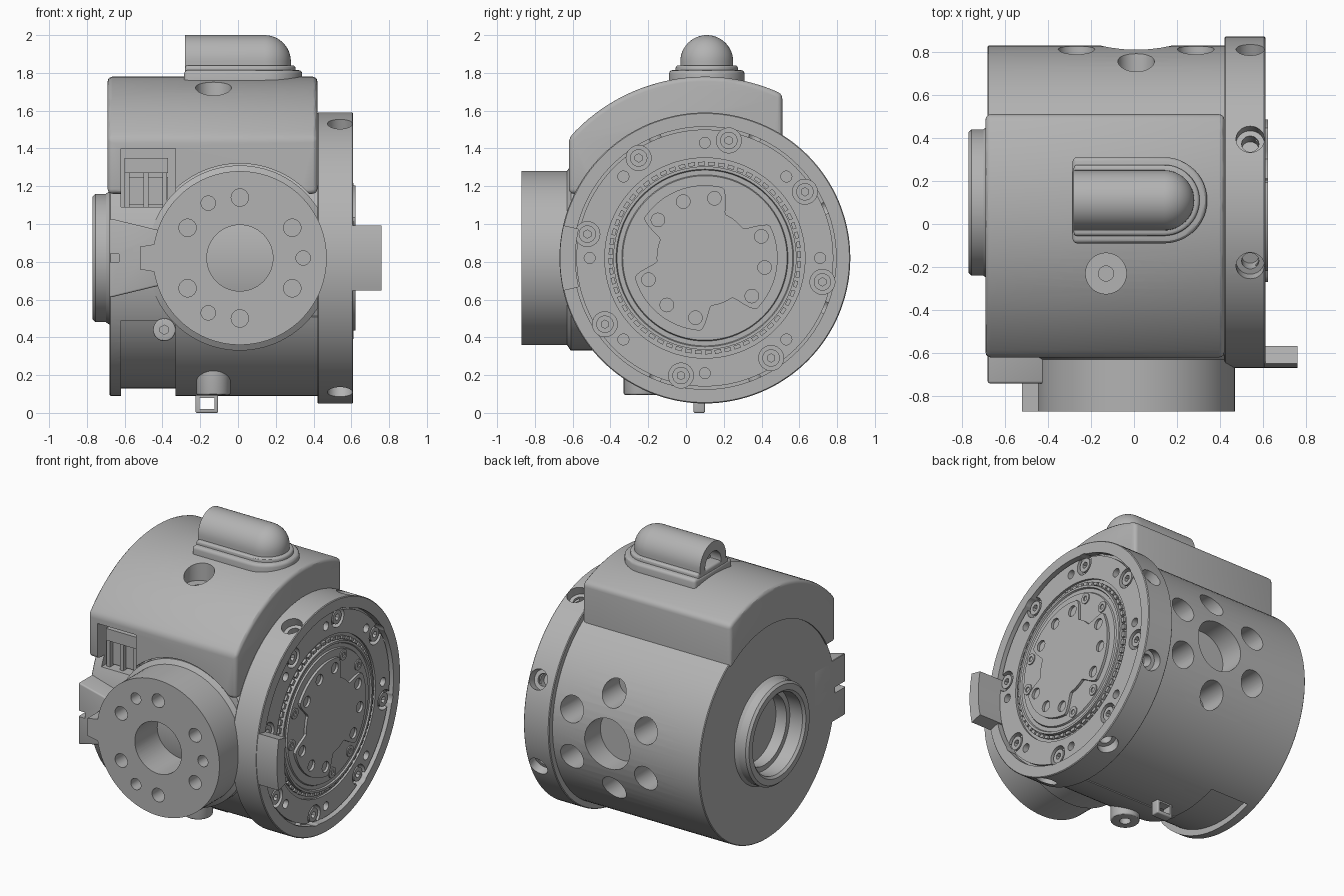
import bpy, bmesh
from math import sin, cos, pi, radians, sqrt
from mathutils import Matrix, Vector

cube = bpy.data.objects.get("Cube")
if cube:
    bpy.data.objects.remove(cube, do_unlink=True)

GREY = bpy.data.materials.new("machined grey")
GREY.use_nodes = True
GREY.diffuse_color = (0.45, 0.45, 0.45, 1)
GREY.node_tree.nodes["Principled BSDF"].inputs["Base Color"].default_value = GREY.diffuse_color

# Working frames: local z runs along +x (side), -y (front) or +z (up)
SIDE = Matrix.Translation((0, 0.1, 0.82)) @ Matrix(((0, 0, 1), (1, 0, 0), (0, 1, 0))).to_4x4()
FRONT = Matrix.Translation((0.01, 0, 0.82)) @ Matrix(((1, 0, 0), (0, 0, -1), (0, 1, 0))).to_4x4()
UP = Matrix()


def polar(r, deg):
    return r * cos(radians(deg)), r * sin(radians(deg))


def cyl(bm, frame, r, z0, z1, at=(0, 0), seg=32):
    m = frame @ Matrix.Translation((at[0], at[1], (z0 + z1) / 2))
    bmesh.ops.create_cone(bm, cap_ends=True, segments=seg, radius1=r, radius2=r,
                          depth=z1 - z0, matrix=m)


def box(bm, lo, hi):
    lo, hi = Vector(lo), Vector(hi)
    m = Matrix.Translation((lo + hi) / 2) @ Matrix.Diagonal((hi - lo).to_4d())
    bmesh.ops.create_cube(bm, size=1, matrix=m)


def prism(bm, frame, pts, z0, z1):
    lo, hi = [[bm.verts.new(frame @ Vector((x, y, z))) for x, y in pts] for z in (z0, z1)]
    bm.faces.new(lo)
    bm.faces.new(hi)
    for i in range(len(pts)):
        bm.faces.new((lo[i - 1], lo[i], hi[i], hi[i - 1]))


def lathe(bm, frame, profile, a0=0, a1=360, seg=96):
    full = a1 - a0 == 360
    rings = []
    for k in range(seg if full else seg + 1):
        c, s = polar(1, a0 + (a1 - a0) * k / seg)
        rings.append([bm.verts.new(frame @ Vector((r * c, r * s, z))) for r, z in profile])
    for k in range(0 if full else 1, len(rings)):
        p, q = rings[k - 1], rings[k]
        for i in range(len(profile)):
            bm.faces.new((p[i - 1], p[i], q[i], q[i - 1]))
    if not full:
        bm.faces.new(rings[0])
        bm.faces.new(rings[-1])
    bmesh.ops.remove_doubles(bm, verts=bm.verts, dist=1e-5)


def to_object(name, bm):
    bmesh.ops.recalc_face_normals(bm, faces=bm.faces)
    mesh = bpy.data.meshes.new(name)
    bm.to_mesh(mesh)
    bm.free()
    ob = bpy.data.objects.new(name, mesh)
    bpy.context.scene.collection.objects.link(ob)
    return ob


def finish(name, bm, cutter=None, bevel=0):
    ob = to_object(name, bm)
    tool = None
    if bevel:
        b = ob.modifiers.new("edge", "BEVEL")
        b.width, b.segments, b.limit_method = bevel, 3, "ANGLE"
    if cutter:
        tool = to_object("cutter", cutter)
        tool.hide_render = True
        m = ob.modifiers.new("cut", "BOOLEAN")
        m.operation, m.object, m.solver, m.use_self = "DIFFERENCE", tool, "EXACT", True
    if ob.modifiers:
        graph = bpy.context.evaluated_depsgraph_get()
        baked = bpy.data.meshes.new_from_object(ob.evaluated_get(graph))
        ob.modifiers.clear()
        ob.data = baked
    if tool:
        bpy.data.objects.remove(tool, do_unlink=True)
    ob.data.materials.clear()
    ob.data.materials.append(GREY)
    bpy.ops.object.select_all(action="DESELECT")
    ob.select_set(True)
    bpy.context.view_layer.objects.active = ob
    bpy.ops.object.shade_smooth_by_angle(angle=radians(30))


# Main drum with end bore, rear hole pattern, front pocket and connector window
bm, cut = bmesh.new(), bmesh.new()
lathe(bm, SIDE, [(0, -0.68), (0.725, -0.68), (0.73, -0.675), (0.73, 0.43), (0, 0.43)])
cyl(cut, SIDE, 0.27, -0.8, -0.66, seg=64)
cyl(cut, SIDE, 0.235, -0.7, -0.58, seg=64)
lathe(cut, SIDE, [(0.69, -0.62), (0.69, -0.33), (0.8, -0.33), (0.8, -0.62)], 207, 290, 32)
cyl(cut, FRONT, 0.17, -1, -0.66, seg=48)
for k in range(6):
    cyl(cut, FRONT, 0.085, -1, -0.58, polar(0.32, 30 + 60 * k))
box(cut, (-0.62, -0.8, 1.09), (-0.33, -0.4, 1.4))
finish("main_drum", bm, cut)

# Ring around the end bore
bm = bmesh.new()
lathe(bm, SIDE, [(0.27, -0.67), (0.27, -0.755), (0.285, -0.77), (0.325, -0.77),
                 (0.34, -0.755), (0.34, -0.7), (0.36, -0.67)], seg=64)
finish("end_ring", bm)

# Lower front shell
bm = bmesh.new()
lathe(bm, SIDE, [(0.7, -0.33), (0.7, 0.43), (0.736, 0.43), (0.736, -0.33)], 205, 262, 32)
finish("lower_shell", bm)

# Curved top cover
bm, cut = bmesh.new(), bmesh.new()
arc = [(y, sqrt(0.96 ** 2 - y * y)) for y in [0.41 - 1.13 * i / 32 for i in range(33)]]
prism(bm, SIDE, arc + [(-0.72, 0.34), (0.41, 0.34)], -0.69, 0.42)
cyl(cut, SIDE, 0.715, -1, 1, seg=96)
cyl(cut, FRONT, 0.5, 0.2, 1, seg=96)
box(cut, (-0.62, -0.8, 1.09), (-0.33, -0.4, 1.4))
cyl(cut, UP, 0.095, 1.6, 2, (-0.13, -0.23))
finish("top_cover", bm, cut, 0.025)
bm = bmesh.new()
lathe(bm, Matrix.Translation((-0.13, -0.23, 0)), [(0.035, 1.5), (0.035, 1.63), (0.1, 1.63), (0.1, 1.5)], seg=32)
finish("cover_bore_seat", bm)


# Domed housing on the cover
def d_shape(r, back):
    return [(back, 0.11 + r), (back, 0.11 - r)] + [
        (0.14 + r * cos(a), 0.11 + r * sin(a)) for a in [-pi / 2 + pi * i / 24 for i in range(25)]]


bm = bmesh.new()
prism(bm, UP, d_shape(0.2, -0.285), 1.68, 1.815)
finish("dome_base", bm, None, 0.02)
bm = bmesh.new()
prism(bm, UP, d_shape(0.165, -0.28), 1.78, 1.84)
finish("dome_step", bm, None, 0.015)
bm, cut = bmesh.new(), bmesh.new()
bmesh.ops.create_uvsphere(bm, u_segments=48, v_segments=24, radius=0.14,
                          matrix=Matrix.Translation((0.14, 0.11, 1.86)))
prism(bm, UP, d_shape(0.14, -0.28), 1.8, 1.86)
cyl(bm, SIDE, 0.14, -0.28, 0.14, (0.01, 1.04), 48)
hull = bmesh.ops.convex_hull(bm, input=bm.verts[:])
inner = {g for g in hull["geom_interior"] + hull["geom_unused"] if isinstance(g, bmesh.types.BMVert)}
bmesh.ops.delete(bm, geom=list(inner), context="VERTS")
keep = {g for g in hull["geom"] if isinstance(g, bmesh.types.BMFace) and g.is_valid}
bmesh.ops.delete(bm, geom=[f for f in bm.faces if f not in keep], context="FACES")
cyl(cut, SIDE, 0.085, -0.4, -0.2, (0.01, 1.03))
cyl(cut, SIDE, 0.06, -0.25, -0.12, (0.01, 1.03))
finish("dome", bm, cut)

# Front boss with centre bore and bolt holes
bm, cut = bmesh.new(), bmesh.new()
lathe(bm, FRONT, [(0, 0.2), (0.49, 0.2), (0.49, 0.61), (0.46, 0.63), (0.46, 0.87), (0, 0.87)])
cyl(cut, FRONT, 0.175, 0.5, 1, seg=64)
for k in range(6):
    cyl(cut, FRONT, 0.046, 0.74, 1, polar(0.32, 30 + 60 * k))
for k in range(3):
    cyl(cut, FRONT, 0.038, 0.74, 1, polar(0.335, 120 * k))
finish("front_boss", bm, cut)

# Front corner bracket and its key block
bm, cut = bmesh.new(), bmesh.new()
prism(bm, FRONT, [(-0.69, 0.21), (-0.4, 0.14), (-0.4, -0.14), (-0.69, -0.21)], 0.4, 0.74)
box(cut, (-0.75, -0.8, 0.8), (-0.63, -0.6, 0.84))
finish("corner_bracket", bm, cut, 0.01)
bm = bmesh.new()
prism(bm, FRONT, [(-0.53, 0.06), (-0.44, 0.075), (-0.4, 0.04), (-0.4, -0.04),
                  (-0.44, -0.075), (-0.53, -0.06)], 0.5, 0.87)
finish("key_block", bm)

# Connector inside the window
bm = bmesh.new()
box(bm, (-0.6, -0.52, 1.1), (-0.37, -0.39, 1.25))
box(bm, (-0.6, -0.56, 1.27), (-0.37, -0.39, 1.35))
for x in (-0.6, -0.5, -0.4):
    box(bm, (x, -0.55, 1.09), (x + 0.025, -0.39, 1.28))
finish("connector", bm)

# Pocket bolt
bm, cut = bmesh.new(), bmesh.new()
cyl(bm, FRONT, 0.06, 0.35, 0.57, (-0.4, -0.38))
cyl(cut, FRONT, 0.025, 0.54, 0.7, (-0.4, -0.38), 6)
finish("pocket_bolt", bm, cut, 0.008)

# Underside spigot and wire loop
bm, cut = bmesh.new(), bmesh.new()
cyl(bm, UP, 0.09, 0.095, 0.4, (-0.13, -0.24))
cyl(cut, UP, 0.035, 0, 0.17, (-0.13, -0.24))
finish("underside_spigot", bm, cut, 0.01)
bm, cut = bmesh.new(), bmesh.new()
box(bm, (-0.225, 0.04, 0), (-0.105, 0.1, 0.13))
box(cut, (-0.205, 0, 0.02), (-0.125, 0.2, 0.08))
finish("underside_loop", bm, cut, 0.008)

# Large side flange with recessed face, bolt pockets and radial holes
bm, cut = bmesh.new(), bmesh.new()
lathe(bm, SIDE, [(0, 0.42), (0.765, 0.42), (0.77, 0.425), (0.77, 0.605), (0.765, 0.61),
                 (0.695, 0.61), (0.695, 0.565), (0.68, 0.565), (0.68, 0.59), (0.53, 0.59),
                 (0.53, 0.575), (0.485, 0.575), (0.485, 0.605), (0.47, 0.605), (0.465, 0.595),
                 (0.44, 0.595), (0.435, 0.605), (0, 0.605)], seg=128)
for k in range(8):
    cyl(cut, SIDE, 0.066, 0.545, 0.7, polar(0.635, 33.5 + 45 * k))
    cyl(cut, SIDE, 0.029, 0.54, 0.7, polar(0.61, 45 * k), 20)
for a in (22.5, 67.5, 112.5):
    for s in (-a, a):
        m = SIDE @ Matrix.Rotation(radians(s), 4, "Z") @ Matrix.Rotation(pi / 2, 4, "Y")
        cyl(cut, m, 0.066, 0.71, 0.9, (-0.54, 0))
        cyl(cut, m, 0.04, 0.64, 0.8, (-0.54, 0))
finish("side_flange", bm, cut)

# Flange bolts
bm, cut = bmesh.new(), bmesh.new()
for k in range(8):
    at = polar(0.635, 33.5 + 45 * k)
    cyl(bm, SIDE, 0.046, 0.53, 0.585, at, 24)
    cyl(cut, SIDE, 0.022, 0.56, 0.7, at, 6)
finish("flange_bolts", bm, cut)

# Tooth ring in the flange groove
bm = bmesh.new()
for k in range(60):
    lathe(bm, SIDE, [(0.49, 0.57), (0.49, 0.592), (0.51, 0.592), (0.51, 0.57)], 6 * k, 6 * k + 4, 1)
finish("tooth_ring", bm)


# Three-lobed output plate
def lobe(deg):
    d = abs((deg - 51 + 60) % 120 - 60)
    t = min(max((d - 13) / 12, 0), 1)
    return polar(0.255 + 0.13 * t * t * (3 - 2 * t), deg)


bm, cut = bmesh.new(), bmesh.new()
prism(bm, SIDE, [lobe(2 * i) for i in range(180)], 0.57, 0.622)
for k in range(12):
    if k % 4 != 1:
        cyl(cut, SIDE, 0.036, 0.575, 0.7, polar(0.32, 21 + 30 * k), 24)
finish("output_plate", bm, cut)

# Small screws in the plate notches
bm, cut = bmesh.new(), bmesh.new()
for k in range(3):
    for d in (-15, 15):
        at = polar(0.395, 51 + 120 * k + d)
        cyl(bm, SIDE, 0.036, 0.57, 0.612, at, 20)
        cyl(cut, SIDE, 0.018, 0.59, 0.7, at, 6)
finish("notch_screws", bm, cut)

# Stop tab on the flange rim
bm = bmesh.new()
lathe(bm, SIDE, [(0.685, 0.5), (0.685, 0.76), (0.768, 0.76), (0.768, 0.5)], 167, 193, 12)
finish("stop_tab", bm)
